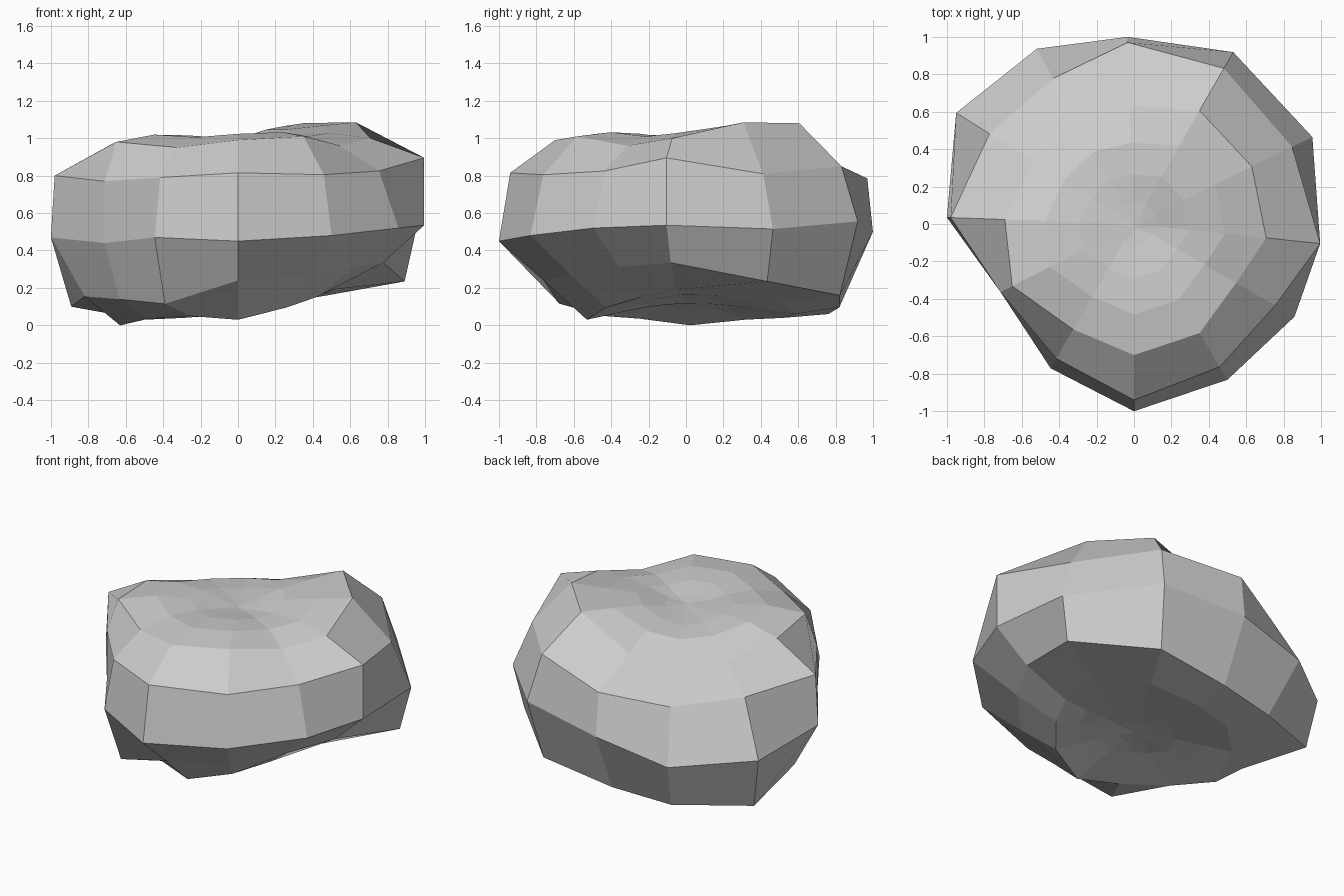
import bpy, bmesh
from math import radians, cos, sin

# Directions of the twelve vertical seams, starting at the front
ANGLES = [-90, -59, -30, -6, 26, 60, 92, 119, 148, 178, 207, 240]

# Uneven cross-sections, as (radii, heights) around the seams
UNDER = ([.53, .50, .48, .50, .57, .58, .58, .60, .60, .63, .54, .51],
         [.03, .095, .15, .19, .185, .13, .06, .04, .03, 0, .035, .05])
LOWER = ([.76, .72, .72, .78, .99, .95, .82, .87, 1.05, .82, .71, .78],
         [.24, .27, .31, .335, .235, .16, .095, .06, .10, .155, .14, .115])
MIDDLE = ([1.0, .97, .99, 1.0, 1.06, 1.06, 1.0, 1.07, 1.12, 1.0, .80, .89],
          [.45, .48, .52, .535, .515, .555, .50, .40, .43, .47, .44, .47])
UPPER = ([.94, .89, .87, 1.0, .94, .96, .97, .89, .91, .98, .80, .83],
         [.815, .805, .825, .895, .81, .85, .785, .72, .765, .80, .77, .79])
CROWN = ([.70, .68, .63, .71, .70, .70, .63, .64, .64, .69, .73, .65],
         [.99, 1.01, .96, 1.0, 1.085, 1.08, .91, .86, .88, .96, .98, .95])


def shrink(ring, scale, height, blend):
    """Smaller copy of a ring whose heights move towards one level."""
    return ([r * scale for r in ring[0]],
            [z + (height - z) * blend for z in ring[1]])


# Full stack, from the hollow underneath to the shallow dent on top
rings = [shrink(UNDER, .2, .125, .85), shrink(UNDER, .42, .13, .65),
         shrink(UNDER, .7, .12, .38),
         UNDER, LOWER, MIDDLE, UPPER, CROWN,
         shrink(CROWN, .69, 1.05, .55), shrink(CROWN, .42, 1.03, .7),
         shrink(CROWN, .18, .995, .9)]

bm = bmesh.new()
loops = []
for radii, heights in rings:
    loops.append([bm.verts.new((r * cos(radians(a)), r * sin(radians(a)), z))
                  for a, r, z in zip(ANGLES, radii, heights)])
n = len(ANGLES)

# Side bands
for low, high in zip(loops, loops[1:]):
    for i in range(n):
        j = (i + 1) % n
        bm.faces.new((low[i], low[j], high[j], high[i]))

# Fans closing bottom and top
bottom = bm.verts.new((0, 0, .115))
top = bm.verts.new((.01, -.02, .985))
for i in range(n):
    j = (i + 1) % n
    bm.faces.new((bottom, loops[0][j], loops[0][i]))
    bm.faces.new((top, loops[-1][i], loops[-1][j]))

bmesh.ops.recalc_face_normals(bm, faces=bm.faces)
mesh = bpy.data.meshes.new("rock")
bm.to_mesh(mesh)
bm.free()
rock = bpy.data.objects.new("rock", mesh)
bpy.context.collection.objects.link(rock)
